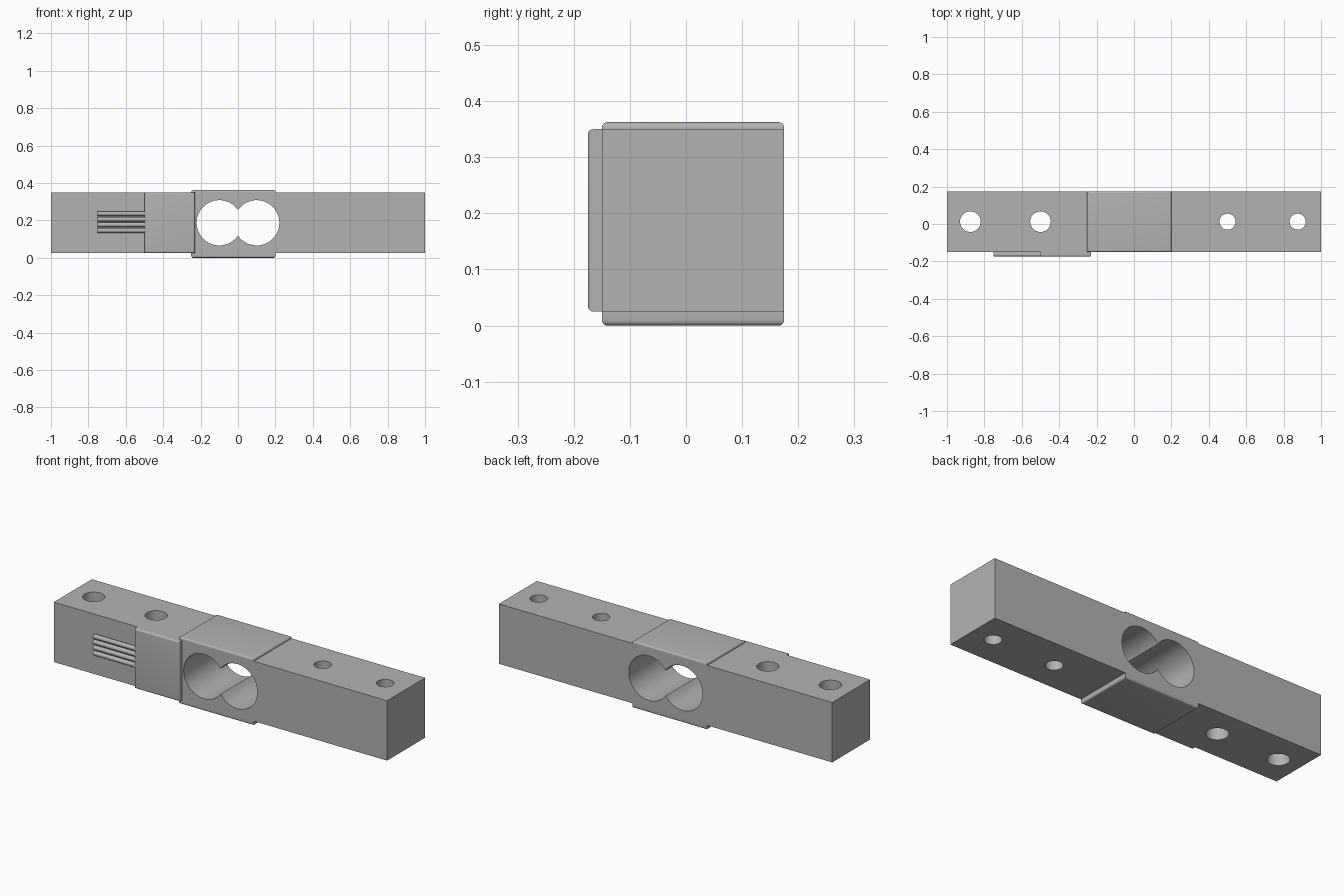
import bpy
import bmesh
from math import pi, radians
from mathutils import Vector

cube = bpy.data.objects.get("Cube")
if cube:
    bpy.data.objects.remove(cube, do_unlink=True)

GREY = (0.45, 0.45, 0.45, 1)
metal = bpy.data.materials.new("plain grey")
metal.use_nodes = True
metal.diffuse_color = GREY
metal.node_tree.nodes["Principled BSDF"].inputs["Base Color"].default_value = GREY

BACK, FRONT = 0.175, -0.15
BOTTOM, TOP = 0.025, 0.35
MID_Y, MID_Z = (BACK + FRONT) / 2, (BOTTOM + TOP) / 2


def smooth(obj):
    bpy.ops.object.select_all(action="DESELECT")
    obj.select_set(True)
    bpy.context.view_layer.objects.active = obj
    bpy.ops.object.shade_smooth_by_angle(angle=radians(35))


def box(name, low, high, outward=None, radius=0.01):
    """Box between two corners; the rim of the face looking outward is rounded."""
    low, high = Vector(low), Vector(high)
    bm = bmesh.new()
    bmesh.ops.create_cube(bm, size=1)
    for v in bm.verts:
        v.co = (low + high) / 2 + v.co * (high - low)
    if outward:
        bm.normal_update()
        face = max(bm.faces, key=lambda f: f.normal.dot(Vector(outward)))
        bmesh.ops.bevel(bm, geom=list(face.edges), offset=radius, segments=5,
                        profile=0.5, affect="EDGES")
    mesh = bpy.data.meshes.new(name)
    bm.to_mesh(mesh)
    bm.free()
    mesh.materials.append(metal)
    obj = bpy.data.objects.new(name, mesh)
    bpy.context.collection.objects.link(obj)
    if outward:
        smooth(obj)
    return obj


def cylinder(name, centre, radius, length, rotation=(0, 0, 0), sides=64):
    bpy.ops.mesh.primitive_cylinder_add(vertices=sides, radius=radius, depth=length,
                                        location=centre, rotation=rotation)
    obj = bpy.context.object
    obj.name = name
    obj.data.materials.append(metal)
    return obj


def drill(target, cutter):
    mod = target.modifiers.new("drill", "BOOLEAN")
    mod.operation, mod.solver, mod.object = "DIFFERENCE", "EXACT", cutter
    bpy.context.view_layer.objects.active = target
    bpy.ops.object.modifier_apply(modifier=mod.name)
    bpy.data.objects.remove(cutter, do_unlink=True)


# Square bar
bar = box("bar", (-1, FRONT, BOTTOM), (1, BACK, TOP))

# Twin bores through the middle, front to back
for x in (-0.1, 0.1):
    drill(bar, cylinder("bore_cutter", (x, MID_Y, MID_Z), 0.121, 1, (pi / 2, 0, 0), 96))

# Vertical mounting holes, wider at the cable end
for x, radius in ((-0.875, 0.055), (-0.5, 0.055), (0.5, 0.043), (0.875, 0.043)):
    drill(bar, cylinder("hole_cutter", (x, MID_Y, MID_Z), radius, 1))
smooth(bar)

# Coating pads above and below the bores
box("top_pad", (-0.25, FRONT, TOP), (0.2, BACK, TOP + 0.0125), (0, 0, 1))
box("bottom_pad", (-0.25, FRONT, 0), (0.2, BACK, BOTTOM), (0, 0, -1))

# Cable cover on the front face
box("cable_cover", (-0.5, FRONT - 0.025, BOTTOM), (-0.23, FRONT, TOP), (0, -1, 0))

# Four wires leaving the cover
for i in range(4):
    z = MID_Z + 0.004 + (i - 1.5) * 0.03
    wire = cylinder(f"wire_{i + 1}", (-0.62, FRONT - 0.0125, z), 0.0125, 0.26,
                    (0, pi / 2, 0), 24)
    smooth(wire)
